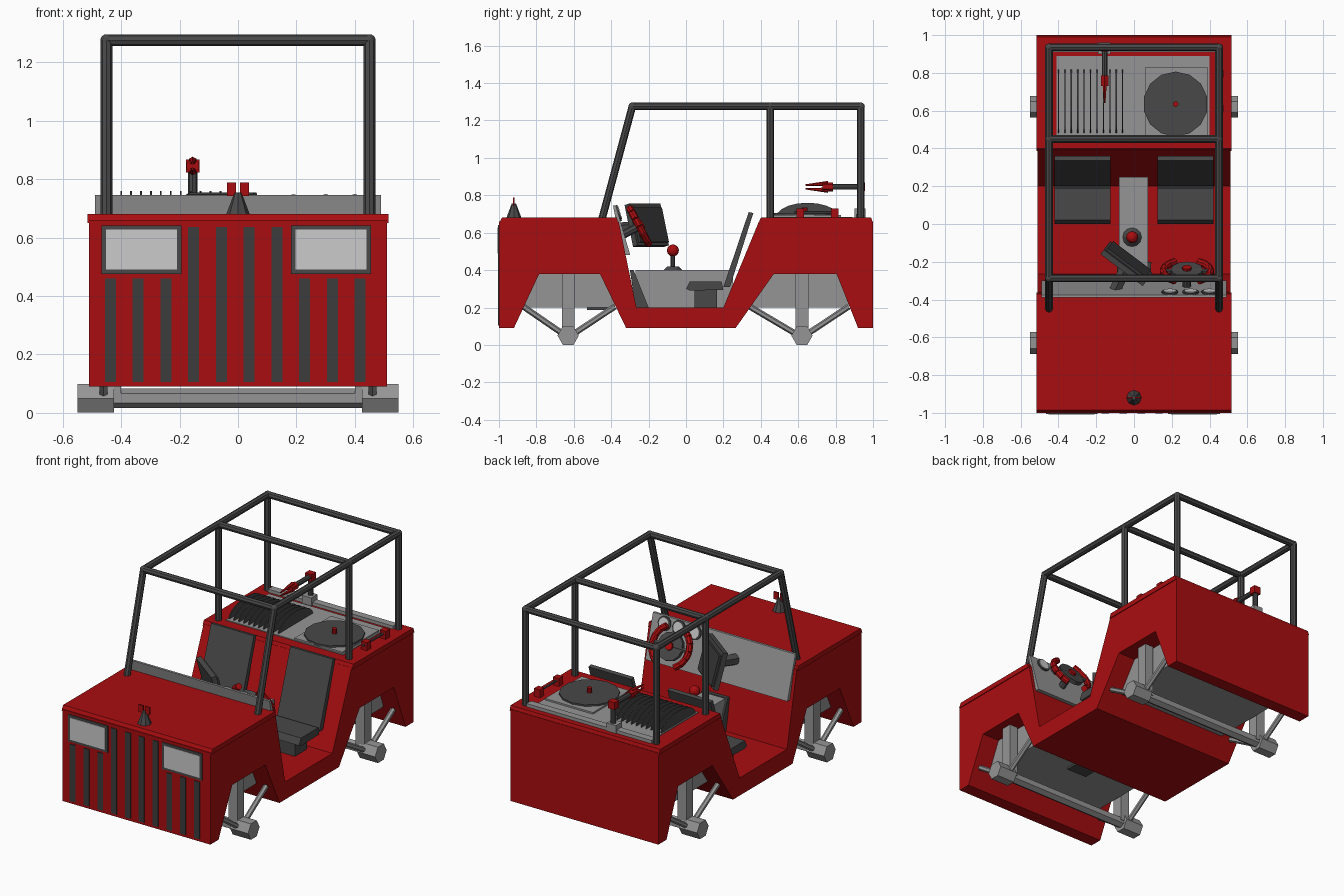
import bpy, bmesh, math
from mathutils import Vector, Matrix

if "Cube" in bpy.data.objects:
    bpy.data.objects.remove(bpy.data.objects["Cube"])


def material(name, rgb):
    m = bpy.data.materials.new(name)
    m.diffuse_color = (*rgb, 1)
    m.use_nodes = True
    m.node_tree.nodes["Principled BSDF"].inputs["Base Color"].default_value = m.diffuse_color
    return m


RED = material("red paint", (0.40, 0.004, 0.005))
DARK = material("dark grey", (0.065, 0.065, 0.065))
SLOT = material("slot grey", (0.045, 0.045, 0.045))
GREY = material("metal grey", (0.30, 0.30, 0.30))
LENS = material("lamp lens", (0.60, 0.60, 0.60))


def finish(name, bm, mat):
    bmesh.ops.recalc_face_normals(bm, faces=bm.faces)
    me = bpy.data.meshes.new(name)
    bm.to_mesh(me)
    bm.free()
    me.materials.append(mat)
    ob = bpy.data.objects.new(name, me)
    bpy.context.collection.objects.link(ob)
    return ob


def box(name, mat, x, y, z, rot=None):
    """Box given by its x, y and z ranges, optionally turned about its middle."""
    bm = bmesh.new()
    bmesh.ops.create_cube(bm, size=1)
    mid = Vector([(a + b) / 2 for a, b in (x, y, z)])
    size = [b - a for a, b in (x, y, z)]
    mtx = Matrix.Translation(mid) @ (rot or Matrix()) @ Matrix.Diagonal((*size, 1))
    bm.transform(mtx)
    return finish(name, bm, mat)


def extrude_x(name, mat, profile, x0, x1):
    """Side outline (y, z) pushed along x."""
    bm = bmesh.new()
    face = bm.faces.new([bm.verts.new((x0, y, z)) for y, z in profile])
    new = bmesh.ops.extrude_face_region(bm, geom=[face])["geom"]
    bmesh.ops.translate(bm, vec=(x1 - x0, 0, 0),
                        verts=[v for v in new if isinstance(v, bmesh.types.BMVert)])
    return finish(name, bm, mat)


def rod(name, mat, a, b, r, sides=8, r2=None, spin=0):
    a, b = Vector(a), Vector(b)
    bm = bmesh.new()
    bmesh.ops.create_cone(bm, cap_ends=True, segments=sides, radius1=r,
                          radius2=r if r2 is None else r2, depth=(b - a).length)
    q = (b - a).to_track_quat('Z', 'Y').to_matrix().to_4x4()
    bm.transform(Matrix.Translation((a + b) / 2) @ q @ Matrix.Rotation(spin, 4, 'Z'))
    return finish(name, bm, mat)


def ball(name, mat, c, r):
    bm = bmesh.new()
    bmesh.ops.create_uvsphere(bm, u_segments=12, v_segments=8, radius=r)
    bm.transform(Matrix.Translation(c))
    return finish(name, bm, mat)


# Body tub with wheel arches and open cockpit
extrude_x("body", RED, [
    (-1, .09), (-1, .66), (-.36, .66), (-.265, .2), (.2, .2), (.39, .66), (1, .66),
    (1, .09), (.92, .09), (.805, .38), (.47, .38), (.265, .09), (-.32, .09),
    (-.46, .38), (-.785, .38), (-.92, .09)], -.51, .51)
extrude_x("hood", RED, [(-1, .65), (-.985, .68), (-.37, .68), (-.363, .65)], -.515, .515)
extrude_x("rear_deck", RED, [(.387, .65), (.4, .68), (.99, .68), (1, .65)], -.515, .515)

# Grille slots
for i in range(10):
    x = -.437 + i * .095
    top = .637 if 3 <= i <= 6 else .46
    box("grille_slot", SLOT, (x - .019, x + .019), (-1.004, -.995), (.105, top))

# Headlights
for x in (-.33, .318):
    box("headlight_frame", DARK, (x - .137, x + .137), (-1.006, -.99), (.475, .642))
    box("headlight_lens", LENS, (x - .122, x + .122), (-1.009, -1), (.49, .627))

# Hood ornament
rod("ornament_base", DARK, (0, -.92, .68), (0, -.92, .755), .04, 8, .012)
for x in (-.022, .022):
    box("ornament_plate", RED, (x - .016, x + .016), (-.924, -.916), (.742, .788))

# Chassis boxes, axles, hubs and struts
for y, lo, hi in ((-.63, -.87, -.38), (.62, .34, .87)):
    box("chassis_box", GREY, (-.39, .39), (lo, hi), (.2, .4))
    rod("axle", GREY, (-.43, y, .05), (.43, y, .05), .034, 6)
    for s in (-1, 1):
        rod("hub", GREY, (s * .425, y, .05), (s * .55, y, .05), .057, 6, spin=math.pi / 2)
        box("axle_post", GREY, (s * .43 - .03, s * .43 + .03), (y - .034, y + .034), (.05, .39))
        for end in (lo, hi):
            rod("strut", GREY, (s * .46, y, .04), (s * .46, end, .205), .016, 6)
box("under_plate", DARK, (-.07, .07), (-.53, -.4), (.188, .2))

# Roll cage
R, X = .02, .45
for s in (-X, X):
    rod("front_pillar", DARK, (s, -.45, .67), (s, -.287, 1.275), R)
    rod("roof_rail", DARK, (s, -.287, 1.275), (s, .935, 1.275), R)
    for y in (.45, .935):
        rod("cage_post", DARK, (s, y, .67), (s, y, 1.275), R)
    for y in (-.287, .45, .935):
        ball("cage_joint", DARK, (s, y, 1.275), .021)
for y in (-.287, .45, .935):
    rod("cage_crossbar", DARK, (-X, y, 1.275), (X, y, 1.275), R)

# Dashboard and gauges
extrude_x("dashboard", GREY, [(-.39, .745), (-.375, .745), (-.298, .48), (-.34, .48)], -.49, .49)
for x in (.19, .3, .4):
    c, n = Vector((x, -.363, .704)), Vector((0, .96, .28))
    rod("gauge_rim", DARK, c - n * .01, c + n * .008, .044, 12)
    rod("gauge_face", LENS, c, c + n * .012, .034, 12)

# Steering wheel: dark disc with two red grips
C, N, U = Vector((.28, -.25, .635)), Vector((0, .88, .47)), Vector((0, -.47, .88))
rod("steering_column", DARK, C - N * .12, C, .022)
rod("steering_disc", DARK, C - N * .012, C + N * .012, .085, 12)
rod("steering_hub", RED, C, C + N * .025, .025, 8)
for s in (-1, 1):
    pts = [C + Vector((s, 0, 0)) * .125 * math.cos(a) + U * .125 * math.sin(a)
           for a in [math.radians(-60 + 20 * i) for i in range(7)]]
    for a, b in zip(pts, pts[1:]):
        rod("steering_grip", RED, a, b, .02, 8)
    rod("steering_spoke", DARK, C, pts[3], .014, 6)

# Angled display
turn = Matrix.Rotation(math.radians(-37), 4, 'Z') @ Matrix.Rotation(.25, 4, 'X')
box("display", DARK, (-.18, .1), (-.225, -.195), (.525, .755), turn)
box("display_screen", SLOT, (-.155, .095), (-.203, -.183), (.545, .735), turn)
rod("display_arm", DARK, (-.1, -.35, .62), (-.04, -.22, .63), .035, 6)

# Cockpit floor parts
box("centre_tunnel", GREY, (-.08, .075), (-.27, .25), (.19, .4))
extrude_x("foot_plate", DARK, [(-.3, .4), (-.28, .4), (-.2, .2), (-.27, .2)], -.09, .09)
rod("shifter_boot", DARK, (-.01, -.07, .4), (-.01, -.07, .42), .05, 12, .03)
rod("shifter_stick", DARK, (-.01, -.07, .4), (-.01, -.07, .5), .012)
ball("shifter_knob", RED, (-.01, -.07, .505), .032)

# Seats
for s in (-1, 1):
    a, b = sorted((s * .125, s * .42))
    extrude_x("seat_cushion", DARK, [(0, .3), (.02, .34), (.19, .34), (.2, .295), (.02, .29)], a, b)
    box("seat_base", DARK, (a + .06, b - .06), (.045, .165), (.195, .3))
    extrude_x("seat_back", DARK, [(.2, .31), (.335, .71), (.36, .705), (.235, .31)], a, b)

# Rear bed with finned drum
box("bed_plate", GREY, (-.41, .4), (.465, .89), (.67, .685))
for i in range(11):
    x = -.4 + i * .034
    arc = [(.65 + .17 * math.cos(t), .68 + .08 * math.sin(t))
           for t in [math.pi * k / 10 for k in range(11)]]
    extrude_x("drum_fin", DARK, arc, x - .003, x + .003)

# Turntable
box("turntable_base", GREY, (.06, .39), (.47, .83), (.68, .695))
rod("turntable_disc", DARK, (.22, .635, .69), (.22, .635, .705), .172, 14)
rod("turntable_pin", RED, (.22, .635, .7), (.22, .635, .735), .015)

# Rear beam, tool post and claw
box("rear_beam", GREY, (-.43, .43), (.91, .955), (.67, .70))
box("post_base", GREY, (-.19, -.125), (.9, .96), (.68, .73))
rod("tool_post", DARK, (-.155, .935, .7), (-.155, .935, .84), .016)
box("tool_head", RED, (-.178, -.132), (.914, .956), (.822, .868))
rod("tool_arm", DARK, (-.155, .77, .845), (-.155, .94, .845), .015)
rod("claw_wrist", RED, (-.155, .73, .845), (-.155, .785, .845), .024, 6)
for s in (-1, 1):
    rod("claw_prong", RED, (-.155, .76, .845 + s * .018), (-.155, .64, .845 + s * .01), .014, 6, .004)

# Side latch
rod("latch_bar", DARK, (.455, .58, .71), (.455, .81, .71), .007, 6)
for y in (.61, .795):
    box("latch_block", RED, (.435, .475), (y - .02, y + .02), (.68, .73))
